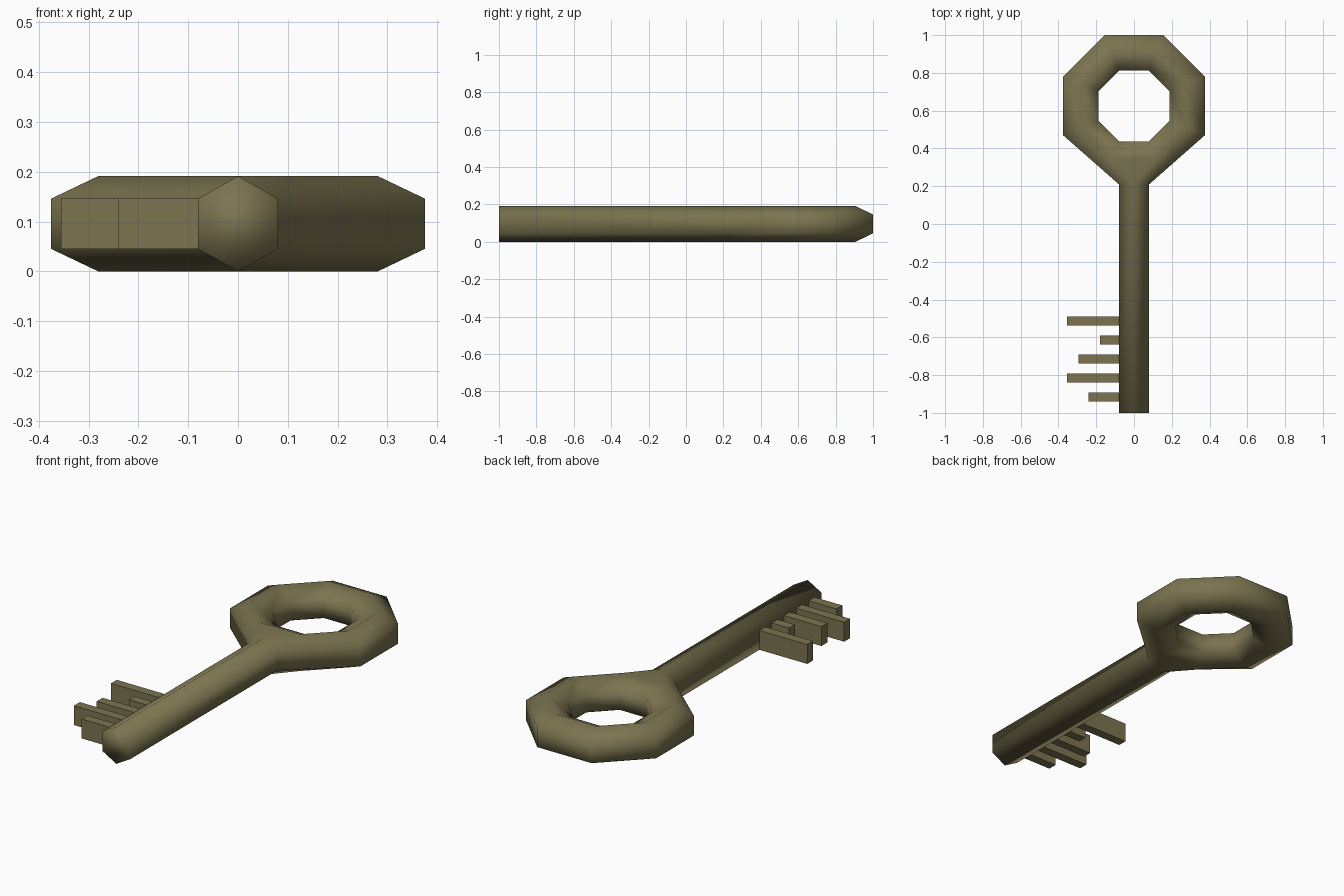
import bpy, bmesh, math

if "Cube" in bpy.data.objects:
    bpy.data.objects.remove(bpy.data.objects["Cube"])

brass = bpy.data.materials.new("old brass")
brass.diffuse_color = (0.20, 0.175, 0.08, 1)
brass.use_nodes = True
brass.node_tree.nodes["Principled BSDF"].inputs["Base Color"].default_value = brass.diffuse_color

LOW, HIGH, TOP = 0.045, 0.146, 0.191   # heights of the hexagonal section
CY = 0.625                             # centre of the ring
HALF = 0.08                            # half width of the shank


def finish(name, bm, smooth):
    bmesh.ops.recalc_face_normals(bm, faces=bm.faces)
    for f in bm.faces:
        f.smooth = smooth
    me = bpy.data.meshes.new(name)
    bm.to_mesh(me)
    bm.free()
    me.materials.append(brass)
    ob = bpy.data.objects.new(name, me)
    bpy.context.collection.objects.link(ob)


# Bow and shank: one hexagonal tube bent into an octagon, opened to the shank
bm = bmesh.new()
section = [(0.375, LOW), (0.375, HIGH), (0.281, TOP),
           (0.188, HIGH), (0.188, LOW), (0.281, 0)]
rings = []
for i in range(8):
    a = -math.pi / 2 + math.pi / 8 + i * math.pi / 4
    ring = []
    for k, (apothem, z) in enumerate(section):
        r = apothem / math.cos(math.pi / 8)
        x, y = r * math.cos(a), CY + r * math.sin(a)
        if i in (0, 7) and k < 2:          # neck corners
            x, y = math.copysign(HALF, x), 0.21
        ring.append(bm.verts.new((x, y, z)))
    rings.append(ring)
for i in range(7):
    for k in range(6):
        n = (k + 1) % 6
        bm.faces.new((rings[i][k], rings[i + 1][k], rings[i + 1][n], rings[i][n]))
R, L = rings[0], rings[7]
for k in (2, 3, 4):                        # inner side of the closing segment
    bm.faces.new((L[k], R[k], R[k + 1], L[k + 1]))
ridge_top = bm.verts.new((0, 0.21, TOP))
ridge_low = bm.verts.new((0, 0.21, 0))
for ridge, mid, out in ((ridge_top, 2, 1), (ridge_low, 5, 0)):
    bm.faces.new((ridge, R[mid], L[mid]))
    bm.faces.new((ridge, R[out], R[mid]))
    bm.faces.new((ridge, L[mid], L[out]))
neck = [R[0], R[1], ridge_top, L[1], L[0], ridge_low]
tip = [bm.verts.new((v.co.x, -1, v.co.z)) for v in neck]
for k in range(6):
    n = (k + 1) % 6
    bm.faces.new((neck[k], neck[n], tip[n], tip[k]))
bm.faces.new(tip)
finish("bow_and_shank", bm, True)

# Teeth: thin bars reaching out to the left
for i, reach in enumerate((0.355, 0.18, 0.295, 0.355, 0.24)):
    bm = bmesh.new()
    bmesh.ops.create_cube(bm, size=1)
    x0, x1 = -reach, -0.05
    bmesh.ops.scale(bm, vec=(x1 - x0, 0.048, HIGH - LOW), verts=bm.verts)
    bmesh.ops.translate(bm, vec=((x0 + x1) / 2, -0.513 - 0.101 * i, (LOW + HIGH) / 2),
                        verts=bm.verts)
    finish(f"tooth_{i + 1}", bm, False)
